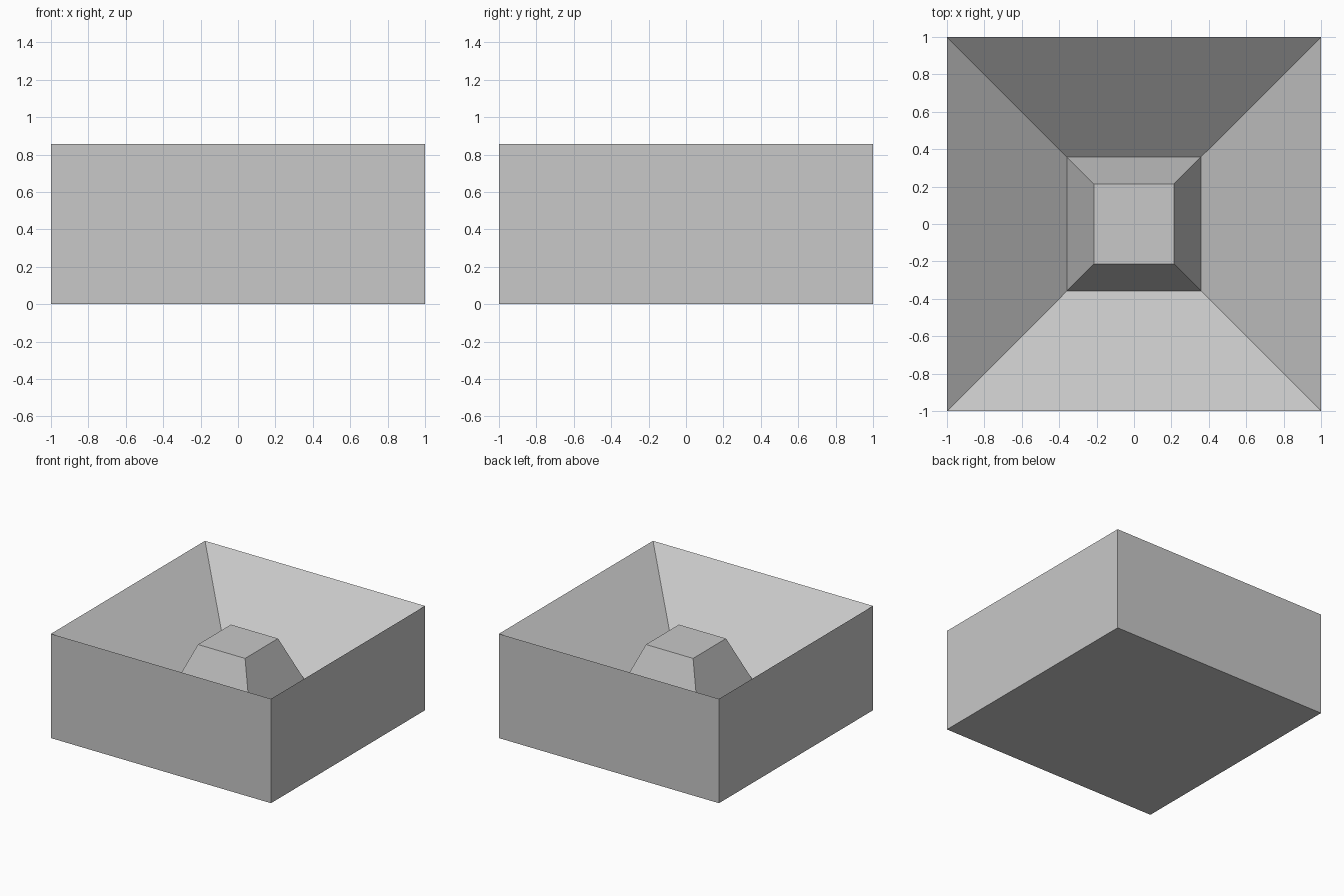
import bpy, bmesh

cube = bpy.data.objects.get("Cube")
if cube:
    bpy.data.objects.remove(cube, do_unlink=True)

# One plain grey for the whole model
grey = bpy.data.materials.new("light_grey")
grey.use_nodes = True
grey.diffuse_color = (0.58, 0.58, 0.58, 1)
grey.node_tree.nodes["Principled BSDF"].inputs["Base Color"].default_value = (0.58, 0.58, 0.58, 1)

# Square rings (half width, height): base, rim, basin floor, pedestal top
PROFILE = [(1.0, 0.0), (1.0, 0.857), (0.357, 0.321), (0.214, 0.679)]
CORNERS = [(-1, -1), (1, -1), (1, 1), (-1, 1)]

bm = bmesh.new()
rings = [[bm.verts.new((x * half, y * half, z)) for x, y in CORNERS] for half, z in PROFILE]

# Outer walls, sloping basin and pedestal sides
for low, high in zip(rings, rings[1:]):
    for i in range(4):
        j = (i + 1) % 4
        bm.faces.new((low[i], low[j], high[j], high[i]))

# Underside and pedestal top
bm.faces.new(rings[0][::-1])
bm.faces.new(rings[-1])
bmesh.ops.recalc_face_normals(bm, faces=bm.faces)

mesh = bpy.data.meshes.new("basin_with_pedestal")
bm.to_mesh(mesh)
bm.free()
mesh.materials.append(grey)
basin = bpy.data.objects.new("basin_with_pedestal", mesh)
bpy.context.collection.objects.link(basin)
